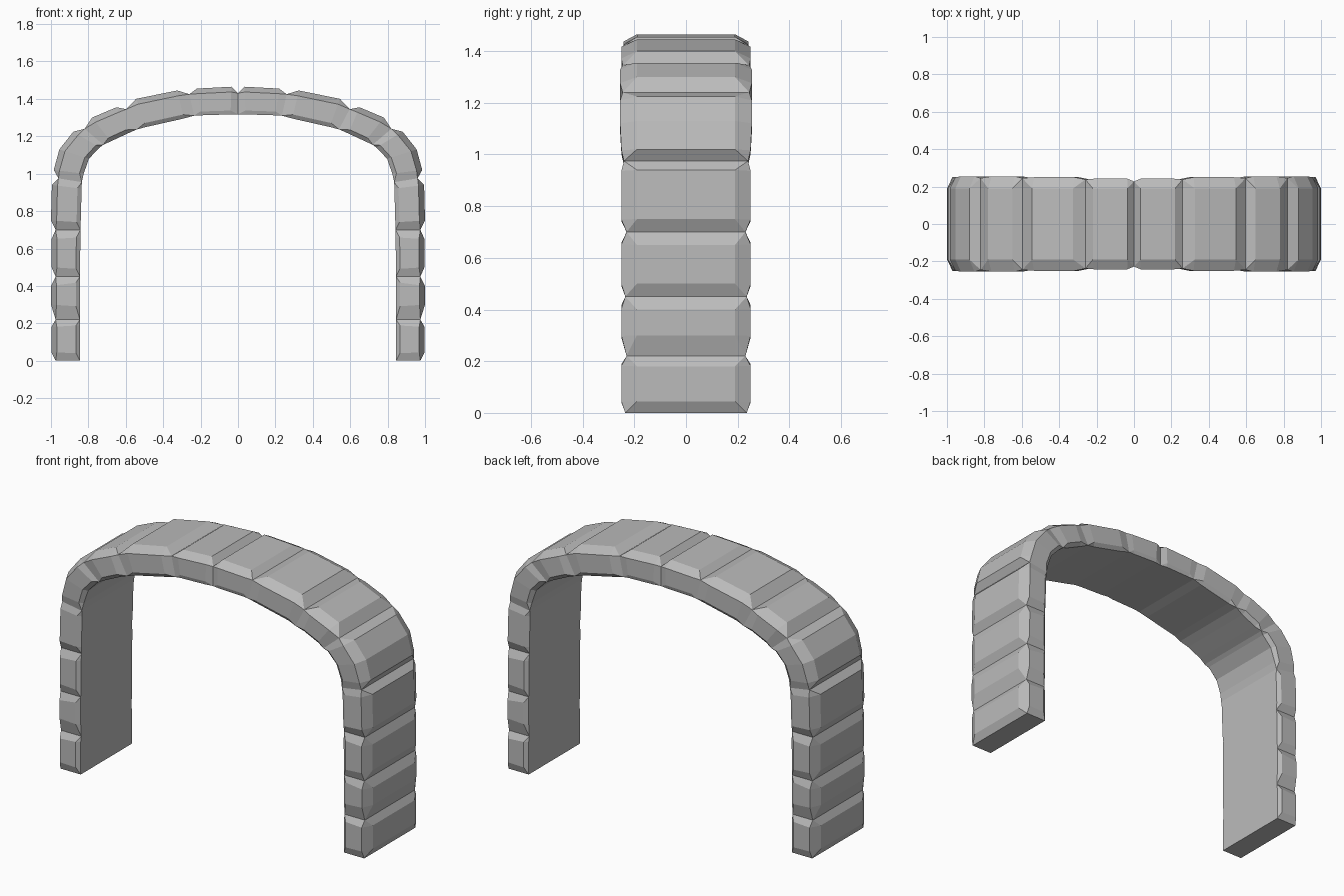
import bpy, bmesh
from mathutils import Vector

if "Cube" in bpy.data.objects:
    bpy.data.objects.remove(bpy.data.objects["Cube"])

stone = bpy.data.materials.new("grey stone")
stone.use_nodes = True
grey = (0.5, 0.5, 0.5, 1)
stone.diffuse_color = grey
stone.node_tree.nodes["Principled BSDF"].inputs["Base Color"].default_value = grey

# Joints between stones: inner x, inner z, outer x, outer z, half depth
joints = [
    (.845, 0, .975, 0, .235), (.845, .22, .975, .22, .23),
    (.845, .45, .975, .45, .235), (.842, .70, .975, .70, .23),
    (.835, .955, .96, .975, .24), (.72, 1.155, .82, 1.24, .245),
    (.54, 1.237, .597, 1.345, .245), (.235, 1.31, .26, 1.425, .238),
    (0, 1.317, 0, 1.43, .228),
]
# Raised rings between successive joints, in the same layout
bulges = [
    [(.845, .04, .998, .045, .25), (.845, .19, .998, .18, .25)],
    [(.845, .29, 1, .30, .25), (.845, .42, 1, .40, .25)],
    [(.844, .49, .997, .50, .25), (.843, .66, .997, .65, .25)],
    [(.841, .74, 1, .75, .25), (.836, .92, .995, .94, .25)],
    [(.825, 1.0, .985, 1.02, .25), (.797, 1.08, .955, 1.13, .255), (.74, 1.14, .88, 1.225, .255)],
    [(.68, 1.173, .78, 1.30, .255), (.59, 1.215, .65, 1.355, .255)],
    [(.49, 1.25, .545, 1.40, .25), (.29, 1.295, .325, 1.445, .25)],
    [(.20, 1.312, .22, 1.455, .242), (.04, 1.317, .035, 1.465, .242)],
]


def ring(bm, station, raised):
    """Eight-point section; at a joint it collapses to a plain rectangle."""
    ix, iz, ox, oz, depth = station
    inner, outer = Vector((ix, 0, iz)), Vector((ox, 0, oz))
    half = [(0, .235), (.14, depth), (.81, depth), (1, .19)] if raised else \
        [(0, depth), (0, depth), (1, depth), (1, depth)]
    section = [(t, -y) for t, y in half] + [(t, y) for t, y in reversed(half)]
    return [bm.verts.new(inner.lerp(outer, t) + Vector((0, y, 0))) for t, y in section]


# Right-hand half of the arch, from foot to crown
bm = bmesh.new()
rings = [ring(bm, joints[0], False)]
for rows, joint in zip(bulges, joints[1:]):
    rings += [ring(bm, row, True) for row in rows]
    rings.append(ring(bm, joint, False))
for a, b in zip(rings, rings[1:]):
    for i in range(8):
        j = (i + 1) % 8
        bm.faces.new((a[i], a[j], b[j], b[i]))
bm.faces.new(rings[0])
bmesh.ops.remove_doubles(bm, verts=bm.verts, dist=0.0005)
bmesh.ops.dissolve_degenerate(bm, edges=bm.edges, dist=0.0005)
bmesh.ops.holes_fill(bm, edges=[e for e in bm.edges if e.is_boundary and e.verts[0].co.z < .01])
bmesh.ops.recalc_face_normals(bm, faces=bm.faces)
foot = min(bm.faces, key=lambda f: f.calc_center_median().z)
if foot.normal.z > 0:
    bmesh.ops.reverse_faces(bm, faces=bm.faces)

mesh = bpy.data.meshes.new("stone_arch")
bm.to_mesh(mesh)
bm.free()
mesh.materials.append(stone)
arch = bpy.data.objects.new("stone_arch", mesh)
bpy.context.collection.objects.link(arch)

# Opposite half, welded at the crown
mirror = arch.modifiers.new("Mirror", 'MIRROR')
mirror.use_axis[0] = True
mirror.merge_threshold = 0.001
